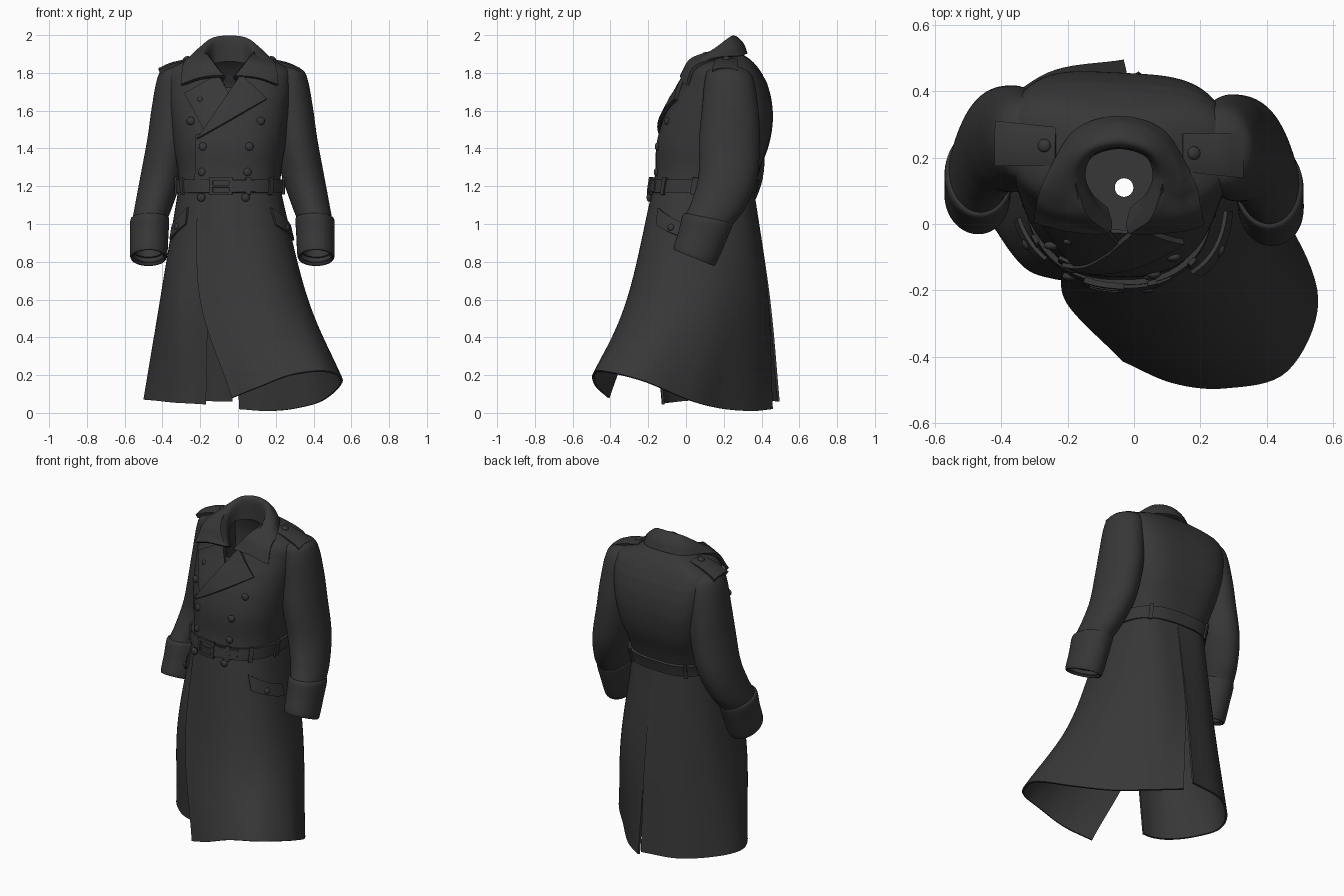
import bpy, bmesh, math
from mathutils import Vector

if "Cube" in bpy.data.objects:
    bpy.data.objects.remove(bpy.data.objects["Cube"])

CX, YAW = -0.045, 0.05
NF = 2.3  # squareness of the front half
cloth = bpy.data.materials.new("charcoal wool")
cloth.diffuse_color = (0.038, 0.038, 0.038, 1)
cloth.use_nodes = True
cloth.node_tree.nodes["Principled BSDF"].inputs["Base Color"].default_value = cloth.diffuse_color


def spline(p, t):
    n = len(p) - 1
    f = min(max(t, 0), 1) * n
    i = min(int(f), n - 1)
    t = f - i
    a, b = p[i], p[i + 1]
    o = p[i - 1] if i else 2 * a - b
    c = p[i + 2] if i + 2 <= n else 2 * b - a
    return 0.5 * (2 * a + (b - o) * t + (2 * o - 5 * a + 4 * b - c) * t * t + (3 * a - o - 3 * b + c) * t ** 3)


def net(rows, u, v):
    return spline([spline(r, u) for r in rows], v)


def finish(ob, thick=0.0):
    ob.data.materials.append(cloth)
    bpy.ops.object.select_all(action='DESELECT')
    bpy.context.view_layer.objects.active = ob
    ob.select_set(True)
    if thick:
        m = ob.modifiers.new("thickness", 'SOLIDIFY')
        m.thickness, m.offset = thick, 0
        bpy.ops.object.modifier_apply(modifier=m.name)
    bpy.ops.object.shade_smooth_by_angle(angle=math.radians(45))
    return ob


def sheet(name, grid, thick=0.012, closed=False, drop=None):
    """Rows of points skinned with quads and given cloth thickness."""
    bm = bmesh.new()
    vs = [[bm.verts.new(p) for p in row] for row in grid]
    w = len(grid[0])
    for a, b in zip(vs, vs[1:]):
        for j in range(w if closed else w - 1):
            k = (j + 1) % w
            bm.faces.new((a[j], a[k], b[k], b[j]))
    if drop:
        bad = [f for f in bm.faces if drop(f.calc_center_median())]
        bmesh.ops.delete(bm, geom=bad, context='FACES')
    bmesh.ops.recalc_face_normals(bm, faces=bm.faces[:])
    me = bpy.data.meshes.new(name)
    bm.to_mesh(me)
    bm.free()
    ob = bpy.data.objects.new(name, me)
    bpy.context.collection.objects.link(ob)
    return finish(ob, thick)


def patch(name, f, corners, off, thick=0.014, n=14):
    """Four-cornered piece draped on surface f(u, v, offset)."""
    o0, o1 = off if isinstance(off, tuple) else (off, off)
    a, b, c, d = [Vector(p) for p in corners]
    grid = []
    for i in range(n + 1):
        s = i / n
        l, r = a.lerp(d, s), b.lerp(c, s)
        grid.append([f(*l.lerp(r, j / n), o0 + (o1 - o0) * j / n) for j in range(n + 1)])
    return sheet(name, grid, thick)


def button(name, loc, direction, r=0.02):
    bpy.ops.mesh.primitive_uv_sphere_add(segments=20, ring_count=10, radius=r, location=loc)
    ob = bpy.context.object
    ob.name = name
    ob.scale = (1, 1, 0.6)
    ob.rotation_euler = Vector(direction).to_track_quat('Z', 'Y').to_euler()
    finish(ob)


# Torso: height, half width, front y, back y
RINGS = [Vector(r) for r in [
    (1.17, .262, -.17, .35), (1.28, .268, -.155, .38), (1.42, .29, -.15, .43),
    (1.55, .305, -.115, .45), (1.66, .318, -.06, .442), (1.74, .325, -.012, .42),
    (1.79, .325, .015, .395), (1.82, .308, .03, .375), (1.845, .26, .04, .355),
    (1.87, .18, .05, .33), (1.89, .13, .06, .30)]]


def ring(z):
    z = min(max(z, RINGS[0][0]), RINGS[-1][0])
    i = 0
    while i < len(RINGS) - 2 and z > RINGS[i + 1][0]:
        i += 1
    t = (z - RINGS[i][0]) / (RINGS[i + 1][0] - RINGS[i][0])
    _, rx, yf, yb = spline(RINGS, (i + t) / (len(RINGS) - 1))
    return rx, (yf + yb) / 2, (yb - yf) / 2


def surf(x, z):
    rx, cy, ry = ring(z)
    q = min(1, abs(x - CX) / rx)
    return cy - ry * (1 - q ** NF) ** (1 / NF) - YAW * (x - CX)


def front(x, z, off):
    return Vector((x, surf(x, z) - off, z))


def around(a, z, off):
    rx, cy, ry = ring(z)
    c, s = math.cos(a), math.sin(a)
    n = NF if s < 0 else 2.8 + 1.0 * min(max((z - 1.2) / .35, 0), 1)  # squarer upper back
    x = (rx + off) * math.copysign(abs(c) ** (2 / n), c)
    y = cy + (ry + off) * math.copysign(abs(s) ** (2 / n), s)
    return Vector((CX + x, y - YAW * x, z))


ANG = [2 * math.pi * i / 120 for i in range(120)]
sheet("torso", [[around(a, 1.17 + .72 * k / 72, 0) for a in ANG] for k in range(73)], closed=True,
      drop=lambda p: p.z > 1.71 and p.y < .17 and abs(p.x - CX) < (p.z - 1.70) * .8)
hub = Vector((-.03, .11, 1.28))
sheet("inner_lining", [[around(a, 1.28, -.01).lerp(hub + Vector((math.cos(a), math.sin(a), 0)) * .028, k / 4)
                        for a in ANG] for k in range(5)], .006, closed=True)

# Skirt: a wind-blown outer panel and a straight under panel
def rows(a0, a1, mid, hem):
    n = len(mid) - 1
    return [[around(a0 + (a1 - a0) * i / n, 1.18, .003) for i in range(n + 1)],
            [Vector((*p, .6)) for p in mid], [Vector(p) for p in hem]]


OUTER = rows(-2.22, 1.55,
    [(-.20, -.235), (0, -.30), (.19, -.295), (.32, -.2), (.365, -.05), (.335, .14), (.24, .29), (.12, .39), (-.02, .43)],
    [(-.03, -.41, .08), (.12, -.475, .14), (.28, -.49, .20), (.46, -.44, .22), (.55, -.23, .17),
     (.455, .01, .07), (.31, .175, .025), (.16, .34, .01), (.01, .455, .02)])
UNDER = rows(-1.6, -4.75,
    [(-.15, -.165), (-.24, -.16), (-.325, -.125), (-.39, -.015), (-.405, .14), (-.36, .28), (-.22, .40), (-.02, .44)],
    [(-.17, -.12, .045), (-.25, -.12, .05), (-.34, -.08, .055), (-.435, .015, .065), (-.495, .16, .07),
     (-.43, .31, .07), (-.26, .45, .065), (-.03, .49, .06)])


def on_panel(panel):
    def f(u, v, off):
        p = net(panel, u, v)
        return p + Vector((p.x - CX, p.y - .1, 0)).normalized() * off
    return f


for nm, panel, p0, p1 in (("outer", OUTER, .36, .55), ("under", UNDER, .25, .43)):
    f = on_panel(panel)
    sheet(nm + "_skirt_panel", [[f(i / 64, k / 40, 0) for i in range(65)] for k in range(41)])
    # Slanted pocket flap with a button
    patch(nm + "_pocket_flap", f, [(p0, .08), (p1, .165), (p1, .225), (p0, .155)], .01, .016)
    b = f((p0 + p1) / 2, .165, .018)
    button(nm + "_pocket_button", b, (b.x - CX, b.y - .1, .1), .018)

# Front overlap and lapels
patch("front_overlap", front, [(-.225, 1.47), (.05, 1.56), (.08, 1.18), (-.225, 1.18)], (.012, -.008))
patch("under_lapel", front, [(-.05, 1.69), (-.105, 1.79), (-.28, 1.69), (-.175, 1.49)], .014, .018)
patch("over_lapel", front, [(-.05, 1.69), (.015, 1.79), (.15, 1.66), (-.215, 1.45)], .022, .02)

# Collar: inner base, fold, bulge and outer edge from back centre to the tip
BASE = [(0, .235, 1.86), (.085, .21, 1.85), (.11, .15, 1.84), (.09, .09, 1.79), (.04, .045, 1.75)]
FOLD = [(0, .245, 1.985), (.09, .22, 1.97), (.128, .15, 1.915), (.093, .06, 1.855), (.035, -.02, 1.78)]
EDGE = [(0, .318, 1.9), (.125, .28, 1.888), (.2, .17, 1.878), (.24, .09, 1.842), (.255, .01, 1.735)]
BULGE = [tuple((Vector(a) + Vector(b)) / 2 + Vector((a[0] * .07, .012 * (1 - i / 2), .014)))
         for i, (a, b) in enumerate(zip(FOLD, EDGE))]


def whole(half):
    right = [Vector((CX + x, y, z)) for x, y, z in half]
    return [Vector((2 * CX - p.x, p.y, p.z)) for p in reversed(right[1:])] + right


COLLAR = [whole(h) for h in (BASE, FOLD, BULGE, EDGE)]


def collar_point(u, v):
    p = net(COLLAR, u, v)
    if abs(u - .5) > .27 and v > .3:
        p.y = min(p.y, surf(p.x, p.z) - .034)
    return p


sheet("collar", [[collar_point(i / 64, k / 24) for i in range(65)] for k in range(25)], .018)

# Sleeves and turned cuffs: centre x, y, z, half width, half depth, tilt
SLEEVE = [Vector(s) for s in [
    (.225, .215, 1.842, .004, .004, 0), (.25, .22, 1.817, .08, .09, 0), (.27, .23, 1.76, .095, .125, 0),
    (.288, .235, 1.6, .106, .145, 0), (.305, .232, 1.45, .11, .156, 0), (.345, .225, 1.25, .107, .15, -.05),
    (.385, .175, 1.1, .095, .135, -.15), (.41, .115, 1.0, .086, .115, -.25), (.415, .06, .86, .082, .098, -.38)]]
CUFF = [Vector(s) for s in [
    (.40, .125, 1.03, .086, .112, -.2), (.407, .12, 1.02, .099, .128, -.2), (.41, .09, .93, .097, .118, -.3),
    (.413, .052, .83, .094, .108, -.4), (.413, .053, .835, .080, .096, -.4)]]


def tube(path, side, n):
    grid = []
    for k in range(n + 1):
        x, y, z, rx, ry, tilt = spline(path, k / n)
        row = []
        for a in ANG[::2]:
            dx, dy = rx * math.cos(a), ry * math.sin(a)
            px = -.03 + side * (x + .03 + dx)
            row.append((px, y + dy - .04 * (px - CX) + .012, z + tilt * dy))
        grid.append(row)
    return grid


for side, nm in ((1, "left"), (-1, "right")):
    sheet(nm + "_sleeve", tube(SLEEVE, side, 48), .01, closed=True)
    sheet(nm + "_cuff", tube(CUFF, side, 20), .008, closed=True)

    # Shoulder strap and its button
    def strap(u, v, off, side=side):
        c = spline([Vector(p) for p in ((.19, 1.87), (.25, 1.857), (.31, 1.842), (.37, 1.815))], u)
        x = CX + side * c.x
        w = (v - .5) * (.11 + .02 * u)
        return Vector((x, .225 + w - YAW * (x - CX), c.y + off - 2.5 * w * w))
    patch(nm + "_shoulder_strap", strap, [(0, 0), (1, 0), (1, 1), (0, 1)], 0, .024)
    button(nm + "_strap_button", strap(.2, .5, .014), (side * .3, 0, 1), .02)

# Double row of buttons
for i, (x, z) in enumerate([(-.25, 1.545), (.12, 1.545), (-.185, 1.41), (.06, 1.41),
                            (-.19, 1.275), (.05, 1.275), (-.195, 1.14), (.04, 1.14)]):
    y = surf(x, z) - (.03 if z < 1.17 else .016 if x < 0 else .008)
    button("front_button_%d" % (i + 1), (x, y, z), (.5 * (x - CX), -1, 0), .022)
button("lapel_button", (-.2, surf(-.2, 1.66) - .024, 1.66), (0, -1, .3), .014)

# Belt, loops and buckle
sheet("belt", [[around(a, 1.165 + .07 * k / 4, .014) for a in ANG] for k in range(5)], .016, closed=True)
for i, a in enumerate((-.75, -1.27, -2.6, -.1, 3.24, .95, 2.2)):
    patch("belt_loop_%d" % (i + 1), around,
          [(a - .05, 1.245), (a + .05, 1.245), (a + .05, 1.155), (a - .05, 1.155)], .024, .014, 4)
for nm, x0, x1, z0, z1 in (("top", -.15, -.03, 1.23, 1.247), ("bottom", -.15, -.03, 1.153, 1.17),
                           ("left", -.15, -.133, 1.153, 1.247), ("right", -.047, -.03, 1.153, 1.247),
                           ("prong", -.133, -.047, 1.194, 1.206)):
    patch("buckle_" + nm, front, [(x0, z1), (x1, z1), (x1, z0), (x0, z0)], .028, .018, 4)
patch("belt_tip", front, [(-.03, 1.233), (.11, 1.228), (.11, 1.172), (-.03, 1.167)], .026, .012, 8)
